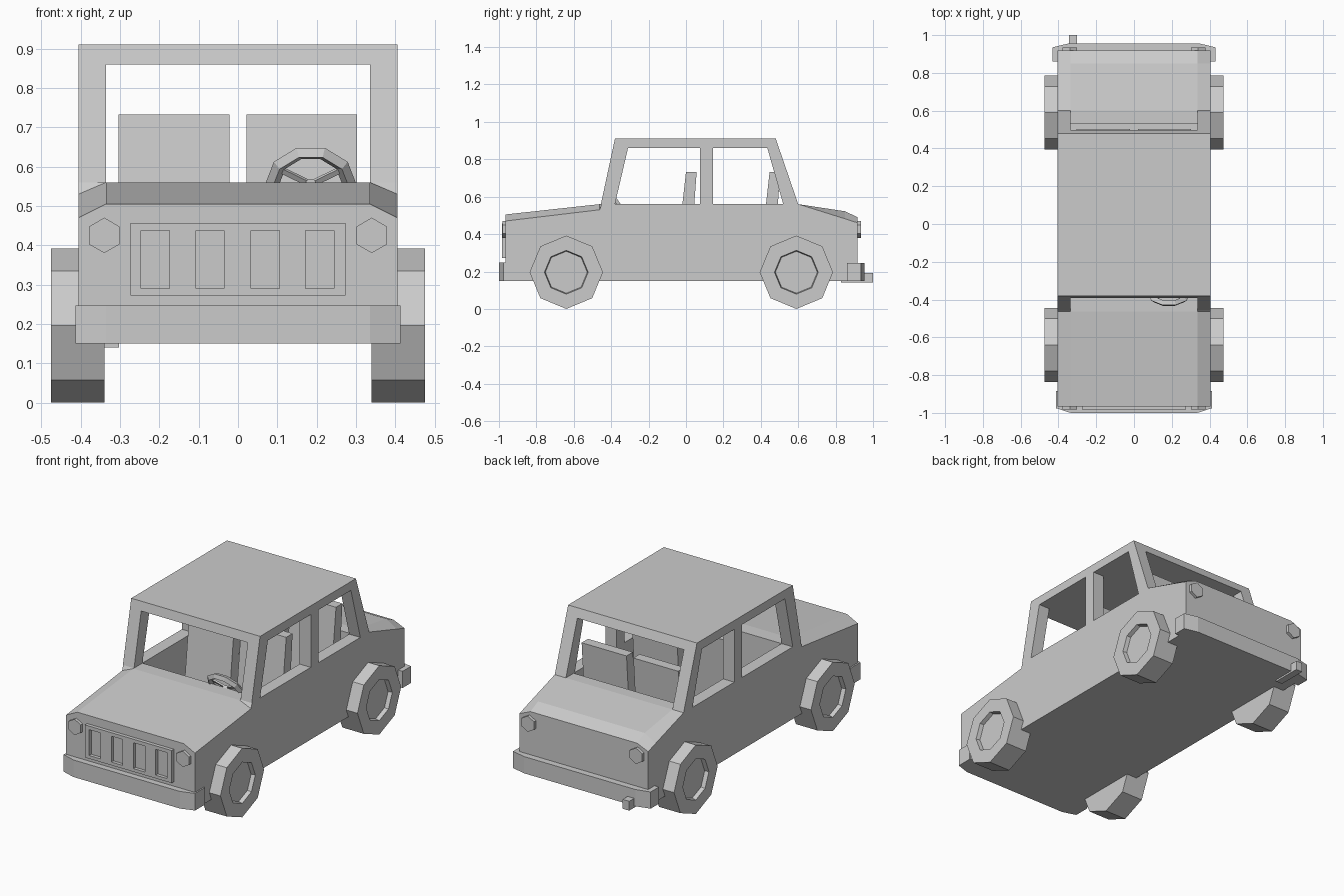
import bpy, bmesh, math
from mathutils import Matrix, Vector

if "Cube" in bpy.data.objects:
    bpy.data.objects.remove(bpy.data.objects["Cube"])


def make(name, bm):
    bmesh.ops.recalc_face_normals(bm, faces=bm.faces)
    me = bpy.data.meshes.new(name)
    bm.to_mesh(me)
    bm.free()
    ob = bpy.data.objects.new(name, me)
    bpy.context.collection.objects.link(ob)
    return ob


def loft(name, rings, closed=False):
    """Skin a list of equal-length point rings, capping both ends."""
    bm = bmesh.new()
    rows = [[bm.verts.new(p) for p in r] for r in rings]
    for a, b in zip(rows, rows[1:]):
        for i in range(len(a)):
            j = (i + 1) % len(a)
            bm.faces.new((a[i], a[j], b[j], b[i]))
    bm.faces.new(rows[0])
    bm.faces.new(rows[-1])
    return make(name, bm)


def prism(name, pts, axis, a, b):
    """Extrude a 2D profile along x (y,z), y (x,z) or z (x,y)."""
    place = {'x': lambda p, t: (t, p[0], p[1]),
             'y': lambda p, t: (p[0], t, p[1]),
             'z': lambda p, t: (p[0], p[1], t)}[axis]
    return loft(name, [[place(p, t) for p in pts] for t in (a, b)])


def box(name, x0, x1, y0, y1, z0, z1):
    return prism(name, [(x0, y0), (x1, y0), (x1, y1), (x0, y1)], 'z', z0, z1)


def cut(ob, cutters):
    for c in cutters:
        m = ob.modifiers.new("cut", 'BOOLEAN')
        m.operation = 'DIFFERENCE'
        m.solver = 'EXACT'
        m.object = c
        bpy.context.view_layer.objects.active = ob
        bpy.ops.object.modifier_apply(modifier=m.name)
        bpy.data.objects.remove(c)


W, IN = 0.405, 0.335   # outer and inner half widths

# Lower body: cross-sections (y, centre height, side height) from nose to tail
sections = [(-0.965, 0.505, 0.47), (-0.462, 0.56, 0.53), (-0.452, 0.56, 0.56),
            (0.60, 0.56, 0.56), (0.85, 0.522, 0.482), (0.918, 0.49, 0.46)]
body = loft("body", [[(-W, y, 0.15), (W, y, 0.15), (W, y, zs), (IN, y, zc),
                      (-IN, y, zc), (-W, y, zs)] for y, zc, zs in sections])
cut(body, [box("cabin_cutter", -IN, IN, -0.38, 0.53, 0.2, 0.7)])

# Roof and pillars: trapezoid with windscreen, rear and side openings
cabin = prism("roof_and_pillars", [(-0.455, 0.56), (-0.38, 0.91), (0.48, 0.91), (0.60, 0.56)],
              'x', -W, W)
cut(cabin, [
    box("through_cutter", -IN, IN, -0.8, 0.8, 0.5, 0.86),
    prism("front_window_cutter", [(-0.394, 0.5), (-0.31, 0.86), (0.075, 0.86), (0.075, 0.5)],
          'x', -0.6, 0.6),
    prism("rear_window_cutter", [(0.145, 0.5), (0.145, 0.86), (0.435, 0.86), (0.537, 0.5)],
          'x', -0.6, 0.6)])

# Bumpers with bevelled corners
prism("front_bumper", [(-0.413, -0.885), (-0.413, -0.975), (-0.335, -1.0), (0.335, -1.0),
                       (0.413, -0.975), (0.413, -0.885)], 'z', 0.15, 0.247)
prism("rear_bumper", [(-0.432, 0.86), (-0.432, 0.935), (-0.35, 0.955), (0.35, 0.955),
                      (0.432, 0.935), (0.432, 0.86)], 'z', 0.15, 0.245)

# Grille panel with four slots
grille = box("grille", -0.273, 0.273, -0.985, -0.95, 0.272, 0.457)
cut(grille, [box("slot_cutter", x - 0.036, x + 0.036, -1.1, -0.966, 0.29, 0.437)
             for x in (-0.21, -0.071, 0.069, 0.208)])

# Hexagonal lights
for s, side in ((-1, "left"), (1, "right")):
    hexagon = [(s * 0.34 + 0.045 * math.sin(k * math.pi / 3),
                0.425 + 0.045 * math.cos(k * math.pi / 3)) for k in range(6)]
    prism("headlight_" + side, hexagon, 'y', -0.982, -0.95)
    prism("tail_light_" + side, hexagon, 'y', 0.90, 0.935)

# Exhaust pipe
box("exhaust", -0.343, -0.302, 0.83, 1.0, 0.14, 0.193)

# Octagonal wheels with a recessed hub
for y, end in ((-0.64, "front"), (0.59, "rear")):
    for s, side in ((-1, "left"), (1, "right")):
        loft(f"wheel_{end}_{side}",
             [[(s * x, y + r * math.cos(k * math.pi / 4), 0.196 + r * math.sin(k * math.pi / 4))
               for k in range(8)]
              for r, x in ((0.196, 0.34), (0.196, 0.475), (0.117, 0.475), (0.112, 0.452))])

# Seats: leaning backrest and cushion
for dy, row in ((0, "front"), (0.447, "rear")):
    for x, side in ((-0.163, "left"), (0.162, "right")):
        prism(f"{row}_seat_back_{side}",
              [(0.0, 0.732), (0.057, 0.732), (0.017, 0.2), (-0.06, 0.2)][::1] if not dy else
              [(dy, 0.732), (dy + 0.057, 0.732), (dy + 0.017, 0.2), (dy - 0.06, 0.2)],
              'x', x - 0.141, x + 0.141)
        box(f"{row}_seat_cushion_{side}", x - 0.141, x + 0.141, dy - 0.22, dy - 0.02, 0.2, 0.33)

# Steering wheel: ten-sided rim, three spokes and a column
bpy.ops.mesh.primitive_torus_add(major_segments=10, minor_segments=4,
                                 major_radius=0.098, minor_radius=0.018)
rim = bpy.context.object
rim.name = "steering_wheel"
tilt = Matrix.Translation((0.185, -0.368, 0.555)) @ Matrix.Rotation(math.radians(123), 4, 'X')
rim.matrix_world = tilt
bm = bmesh.new()
for a in (30, 150, 270):
    bmesh.ops.create_cube(bm, size=1, matrix=tilt @ Matrix.Rotation(math.radians(a), 4, 'Z')
                          @ Matrix.Translation((0.045, 0, 0))
                          @ Matrix.Diagonal((0.09, 0.014, 0.01, 1)))
bmesh.ops.create_cube(bm, size=1, matrix=tilt @ Matrix.Translation((0, 0, 0.03))
                      @ Matrix.Diagonal((0.025, 0.025, 0.07, 1)))
make("steering_spokes_and_column", bm)
